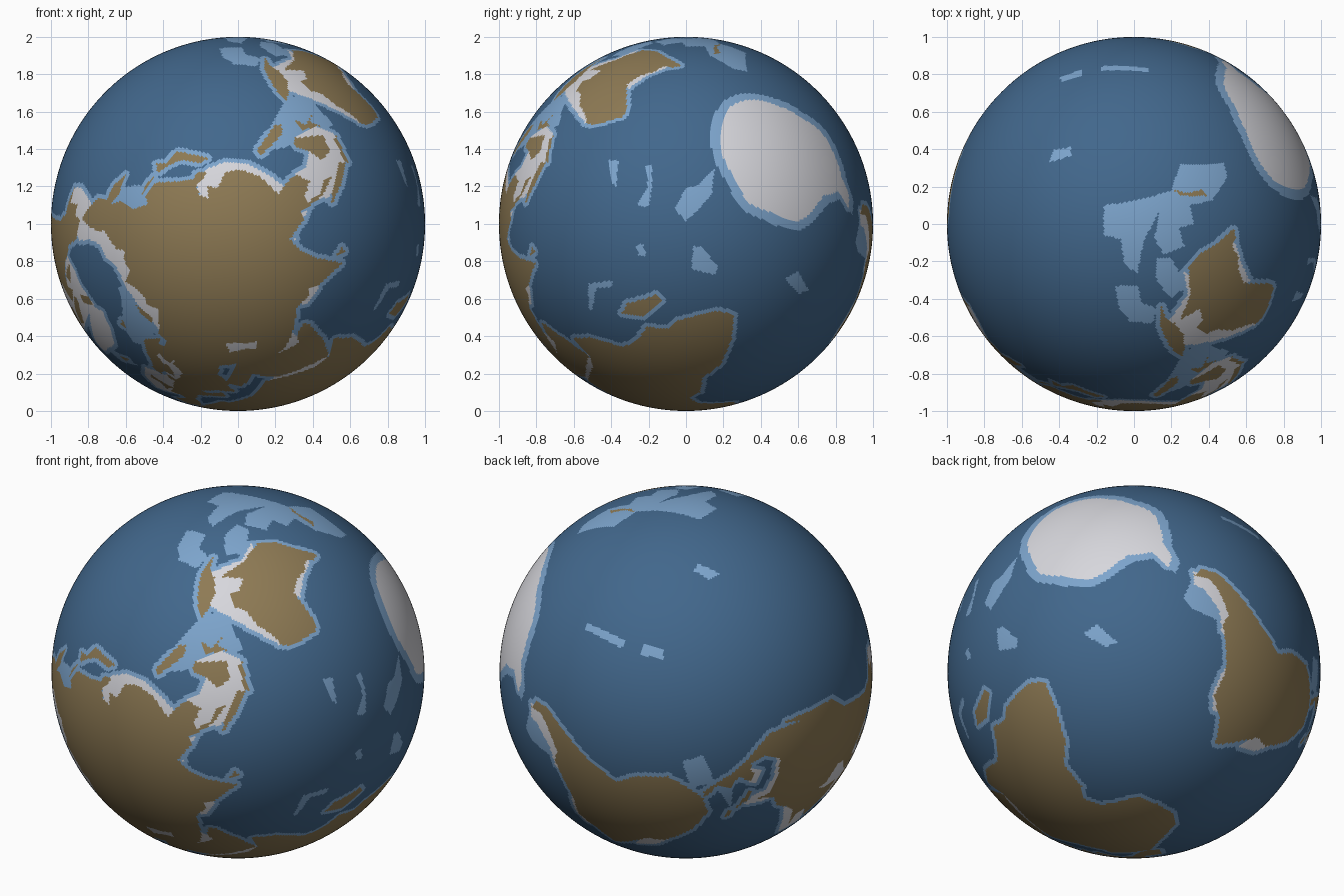
import bpy, bmesh, math
from mathutils import Vector, Matrix

COLS, ROWS = 540, 270
STEP = 360 / COLS
DEEP, SHELF, PALE, LAND = range(4)
grid = [[DEEP] * COLS for _ in range(ROWS)]

# Tilted globe frame: north axis, zero meridian, 90 degrees east
north = Vector((-.725, -.578, -.374)).normalized()
east = north.cross(Vector((.326, .190, -.926))).normalized()
zero = east.cross(north)


def paint(kind, *outlines):
    """Scanline fill of (lon, lat) outlines on the grid."""
    for pts in outlines:
        edges = list(zip(pts, pts[1:] + pts[:1]))
        for r in range(ROWS):
            lat = (r + .5) * STEP - 90
            xs = sorted(a[0] + (lat - a[1]) / (b[1] - a[1]) * (b[0] - a[0])
                        for a, b in edges if (a[1] > lat) != (b[1] > lat))
            for x0, x1 in zip(xs[::2], xs[1::2]):
                for c in range(math.ceil(x0 / STEP - .5), math.floor(x1 / STEP - .5) + 1):
                    grid[r][c % COLS] = kind


def seen(view, pts):
    """Turn an outline drawn in the right or top view into (lon, lat)."""
    out = []
    for a, b in pts:
        d = math.sqrt(max(0, 1 - a * a - b * b))
        p = Vector((d, a, b)) if view == 'right' else Vector((a, b, d))
        lon = math.degrees(math.atan2(p.dot(east), p.dot(zero)))
        if out:
            lon += 360 * round((out[0][0] - lon) / 360)
        out.append((lon, math.degrees(math.asin(p.dot(north)))))
    return out


def grow(k):
    """Lay a band of shelf k cells wide around all pale and land areas."""
    coast = [(r, c) for r in range(1, ROWS - 1) for c in range(COLS) if grid[r][c] >= PALE and
             DEEP in (grid[r - 1][c], grid[r + 1][c], grid[r][c - 1], grid[r][(c + 1) % COLS])]
    for r, c in coast:
        for q in range(max(0, r - int(k)), min(ROWS, r + int(k) + 1)):
            cosl = max(.1, math.cos(math.radians((q + .5) * STEP - 90)))
            w = int(math.sqrt(k * k - (q - r) ** 2) / cosl)
            for x in range(c - w, c + w + 1):
                if grid[q][x % COLS] == DEEP:
                    grid[q][x % COLS] = SHELF


# Southern ice cap coast
ice = [(-180, -73), (-150, -75), (-120, -72.5), (-95, -71.5), (-75, -69), (-66, -64), (-57, -62.5),
       (-60, -70), (-40, -74), (-25, -73), (0, -69), (30, -68.5), (50, -66), (70, -67), (90, -65.5),
       (110, -65), (135, -65.5), (150, -67.5), (168, -71), (180, -73)]
cap = [(180, -91), (-180, -91)]

# Light blue shelves, ridges and plateaus
paint(SHELF, [(a, b + 3) for a, b in ice] + cap,
      [(10, 72), (15, 80), (60, 82), (100, 82), (100, 75), (30, 68)],
      [(138, 54), (145, 60), (160, 62), (156, 55), (143, 50)],
      [(117, -10), (131, -9), (131, 0), (126, 10), (121, 18), (118, 10)],
      [(-66, -56), (-50, -52), (-50, -48), (-58, -38)],
      [(-84, 9), (-80, 3), (-88, -3), (-92, 2), (-87, 7)],
      [(-40, 66), (-25, 67), (-8, 63), (-25, 62)],
      [(-88, 16), (-83, 16), (-74, 19), (-78, 16), (-82, 11)],
      [(-122, -48), (-119, -48), (-116, -34), (-119, -33)],
      [(-120, -27), (-116, -27), (-117, -20), (-120, -21)],
      [(-152, -17), (-149, -18), (-147, -13), (-150, -10)])
for spot in ([(.155, .295), (.07, .21), (0, .19), (-.06, .08), (0, .015), (.07, .08), (.14, .16)],
             [(-.41, .34), (-.36, .34), (-.37, .2), (-.4, .22)],
             [(-.22, .31), (-.18, .32), (-.18, .2), (-.2, .09), (-.26, .1), (-.2, .2)],
             [(.04, -.12), (.08, -.12), (.17, -.22), (.16, -.27), (.03, -.24)],
             [(-.27, -.11), (-.23, -.11), (-.21, -.17), (-.25, -.17)],
             [(.53, -.29), (.6, -.25), (.66, -.36), (.6, -.37)],
             [(-.52, -.32), (-.39, -.3), (-.4, -.34), (-.48, -.34), (-.5, -.46), (-.52, -.46)]):
    paint(SHELF, seen('right', spot))
for spot in ([(.25, .32), (.2, .18), (.03, .13), (-.16, .1), (-.16, -.06), (-.07, -.08), (-.05, -.22),
              (.02, -.26), (.05, -.1), (.14, .08), (.11, -.08), (.16, -.16), (.27, -.12), (.24, -.02),
              (.32, 0), (.3, .1), (.42, .13), (.5, .25), (.48, .33)],
             [(.12, -.18), (.2, -.18), (.28, -.33), (.2, -.4), (.12, -.3)],
             [(-.1, -.33), (.02, -.33), (.04, -.42), (.12, -.45), (.1, -.53), (-.02, -.52), (-.08, -.45)]):
    paint(SHELF, seen('top', spot))

# Pale ice and shallow seas
paint(PALE, ice + cap,
      [(-73, 78), (-60, 82), (-30, 83.5), (-18, 78), (-22, 71), (-35, 66), (-43, 60), (-50, 62),
       (-54, 70), (-60, 76)],
      [(45, 67), (55, 71), (70, 76), (95, 79), (110, 78.5), (130, 77.5), (150, 77.5), (165, 74), (180, 73),
       (195, 72), (180, 66), (100, 70)],
      [(178, 62), (182, 60), (190, 56), (198, 55), (203, 59), (200, 72), (180, 73)],
      [(-12, 50), (-10, 58), (-2, 62), (4, 60), (8, 57), (16, 59), (17, 64), (25, 66), (30, 60),
       (20, 54), (5, 50), (0, 45), (-3, 47)],
      [(118, 41), (127, 39), (127, 33), (125, 28), (120, 23), (114, 20), (107, 17), (105, 22)],
      [(100, 14), (98, 5), (105, -6), (115, -8), (119, -4), (119, 5), (113, 4), (109, 8), (109, 12)],
      [(115, -21), (122, -15), (128, -10), (134, -5), (145, -9), (147, -19), (153, -23), (140, -25)],
      [(131, -31), (129, -33), (136, -36), (143, -40), (149, -40), (150, -36), (140, -33)],
      [(32, 30), (36, 28), (44, 12), (41, 13), (36, 20)], [(47, 30), (50, 30), (57, 26), (52, 23.5)],
      [(68, 24), (67, 22), (72, 17), (74, 20)], [(88, 22), (92, 20.5), (97, 14), (97, 18)],
      [(-55, -34), (-55, -37), (-60, -42), (-62, -50), (-60, -53), (-66, -56), (-72, -50), (-62, -36)],
      [(-54, 6), (-48, 4), (-43, -1), (-50, -2)], [(-41, -15), (-38, -17), (-40, -22), (-46, -26), (-50, -27)],
      [(-128, 70), (-122, 76), (-95, 81), (-62, 83), (-62, 60), (-78, 51), (-95, 56), (-95, 68)],
      [(-75, 38), (-66, 41), (-50, 44), (-52, 52), (-66, 50)],
      [(-98, 26), (-90, 28), (-84, 27), (-82, 24), (-77, 22), (-79, 28), (-82, 32), (-95, 31)],
      [(-92, 18), (-92, 23), (-87, 23), (-87, 20)])

# Continents
asia = [(27, 37), (30, 36), (36, 36), (35, 28), (39, 21), (43, 13), (45, 13), (52, 16), (59, 21), (60, 23),
        (56, 25), (52, 24), (48, 30), (51, 28), (57, 26.5), (67, 25), (70, 21), (73, 21), (73, 17),
        (77, 8), (80, 13), (82, 16.5), (87, 21), (91, 22.5), (94, 18), (95, 16), (98, 16), (98.5, 10),
        (100, 6), (103, 1.5), (103.5, 4), (100, 7.5), (99.5, 13), (101, 13), (105, 9), (109, 12), (108, 16),
        (106, 20), (110, 21), (114, 22), (120, 26), (122, 30), (119, 35), (122, 37), (118, 39), (121, 40.5),
        (125, 39.5), (126, 34.5), (129, 36), (128, 39), (132, 43), (140, 48), (140, 53), (136, 54.5),
        (60, 54.5), (40, 47), (27, 41)]
siberia = [(40, 46), (136, 54.4), (143, 59), (154, 59), (160, 61), (156, 57), (157, 51), (162, 55), (164, 60),
           (172, 60), (179, 62.5), (190, 66), (180, 69), (170, 70), (160, 69.5), (150, 71.5), (140, 72.5),
           (130, 71), (127, 73.5), (113, 74), (104, 78), (90, 75), (80, 73), (72, 73), (68, 68.5), (60, 69),
           (50, 68), (44, 68), (40, 64.5), (39, 64.5)]
europe = [(40, 64.5), (34, 64.5), (33, 67), (41, 66.5), (31, 70), (25, 71), (14, 67), (10, 63.5), (5, 61.5),
          (6, 58), (11, 59), (13, 55.5), (16, 57), (19, 60), (17, 61), (21, 65), (25, 65), (22, 62), (22, 60),
          (29, 60), (23, 59), (21, 56), (19, 54.5), (11, 54), (10, 57.5), (8, 56), (8.5, 53.5), (4, 52),
          (-1.5, 49.5), (-4.5, 48.5), (-1, 46), (-2, 43.5), (-9, 43), (-9, 37), (-6, 36), (-2, 37), (0, 39),
          (3, 42.5), (8, 44), (12, 41.5), (16, 38), (18.5, 40), (13, 43.5), (13, 45.5), (19, 42), (22, 36.5),
          (24, 40), (27, 41), (41, 46)]
africa = [(-6, 36), (10, 37), (11, 34), (20, 31), (32, 31), (34, 28), (37, 21), (39, 16), (43, 12), (51, 12),
          (48, 4), (40, -3), (39, -8), (40.5, -15), (35, -20), (35, -24), (32, -28), (27, -33.5), (20, -35),
          (18, -32), (15, -27), (12, -17), (13.5, -9), (9, -1), (9.5, 4), (4, 6.5), (-8, 4.5), (-13, 9),
          (-17, 14.5), (-17, 21), (-10, 30)]
australia = [(114, -22), (119, -20), (123, -17), (129, -15), (131, -12), (136, -12), (136, -15), (140, -17.5),
             (142.5, -11), (146, -19), (153, -25), (153, -31), (150, -37.5), (148, -43.5), (145, -42),
             (144, -38.5), (140, -38), (136, -34), (131, -31.5), (124, -33.5), (118, -35), (115, -34), (113, -26)]
north_america = [(-168, 66), (-156, 71), (-140, 69.5), (-128, 70), (-115, 68.5), (-95, 68), (-94, 72),
                 (-85, 69.5), (-82, 67), (-87, 64.5), (-94, 61), (-93, 57.5), (-82, 55), (-80, 51.5), (-78, 55),
                 (-78, 62), (-70, 61.5), (-65, 59), (-56, 52.5), (-66, 50), (-65, 47), (-53, 47), (-61, 45.5),
                 (-70, 43.5), (-74, 40), (-76, 35), (-81, 31.5), (-80, 25.5), (-83, 29.5), (-90, 29.5),
                 (-97, 27.5), (-97.5, 22), (-94, 18), (-91, 19), (-90, 21), (-87, 21), (-88, 16), (-83.5, 15),
                 (-83, 10.5), (-79.5, 9.5), (-77.5, 8), (-80, 7.5), (-85, 10.5), (-88, 13), (-94, 16),
                 (-105, 20), (-112, 29.5), (-109.5, 23), (-115, 30), (-117.5, 33.5), (-124, 40), (-124, 48),
                 (-133, 56), (-140, 60), (-150, 60.5), (-163, 55), (-158, 59), (-166, 61), (-162, 64)]
south_america = [(-77.5, 8), (-72, 12), (-62, 10.5), (-52, 5), (-50, 0), (-44, -2.5), (-35, -6), (-39, -13),
                 (-40, -21), (-48, -26), (-54, -34), (-57, -38), (-62, -39), (-65, -43), (-67, -46), (-69, -51),
                 (-65, -55), (-71, -54.5), (-75, -50), (-73, -40), (-71, -30), (-70, -18), (-76, -14),
                 (-81, -5), (-80, 1)]
paint(LAND, asia, siberia, europe, africa, australia, north_america, south_america)

# Islands
paint(LAND, [(49, -12), (50.5, -16), (47, -25), (44, -25), (44, -17)],
      [(131, -1), (138, -2), (146, -5.5), (150.5, -10.5), (146, -8.5), (143, -9), (138, -8), (133, -4)],
      [(109, 1.5), (113, 3.5), (117, 7), (119, 5), (117.5, 1), (116, -4), (110.5, -3)],
      [(95.5, 5.5), (98, 4), (106, -4), (105, -6), (100, -1)], [(105, -7), (114, -8.5), (113, -7), (106, -6)],
      [(119, -5), (120, 1), (125, 1.5), (121, -1), (123, -5), (121, -3)],
      [(120, 18), (122, 18), (126, 8), (125, 6), (122, 8), (121, 13)],
      [(130, 31), (131, 34), (137, 37), (140, 41), (142, 45), (145, 43), (141.5, 41), (141, 36), (136, 34)],
      [(142, 46), (142, 54), (143.5, 50)], [(80, 9.5), (82, 7), (80.3, 6)],
      [(174, -39), (178, -38), (173, -41), (170, -45.5), (167, -45)],
      [(-5, 50), (1, 51), (-2, 56), (-3, 58.5), (-6, 57), (-3, 54)], [(-24, 65.5), (-14, 65), (-19, 63.5)],
      [(52, 71), (57, 70.5), (68, 76.5), (58, 75)], [(12, 79), (25, 80), (17, 77)],
      [(-80, 73), (-68, 69), (-63, 66), (-66, 62), (-74, 65), (-88, 72)],
      [(-117, 73), (-124, 72), (-105, 68.8), (-101, 72)], [(-90, 76.5), (-78, 77), (-65, 82), (-85, 82)],
      [(-85, 22), (-75, 20), (-80, 23)], [(-74, 19.5), (-68.5, 18.5), (-74, 18)])

# Inland seas, then the shelf band along every coast
paint(PALE, [(47, 45), (52, 47), (53, 40), (54, 37), (50, 37.5), (50, 40)])
paint(DEEP, [(28, 42), (31, 46), (37, 46.5), (41, 42), (35, 42)])
grow(2.4)

# Globe
bm = bmesh.new()
bmesh.ops.create_uvsphere(bm, u_segments=COLS, v_segments=ROWS, radius=1)
for f in bm.faces:
    p = f.calc_center_median().normalized()
    r = int((math.degrees(math.asin(p.z)) + 90) / STEP)
    c = int((math.degrees(math.atan2(p.y, p.x)) % 360) / STEP)
    f.material_index = grid[min(r, ROWS - 1)][c % COLS]
    f.smooth = True
turn = Matrix((zero, east, north)).transposed().to_4x4()
bm.transform(Matrix.Translation((0, 0, 1)) @ turn)
mesh = bpy.data.meshes.new("globe")
for name, col in (("deep sea blue", (.054, .136, .262)), ("shelf light blue", (.205, .376, .61)),
                  ("pale grey", (.68, .68, .72)), ("land brown", (.27, .195, .089))):
    mat = bpy.data.materials.new(name)
    mat.diffuse_color = (*col, 1)
    mesh.materials.append(mat)
bm.to_mesh(mesh)
bm.free()
globe = bpy.data.objects.new("globe", mesh)
bpy.context.collection.objects.link(globe)
